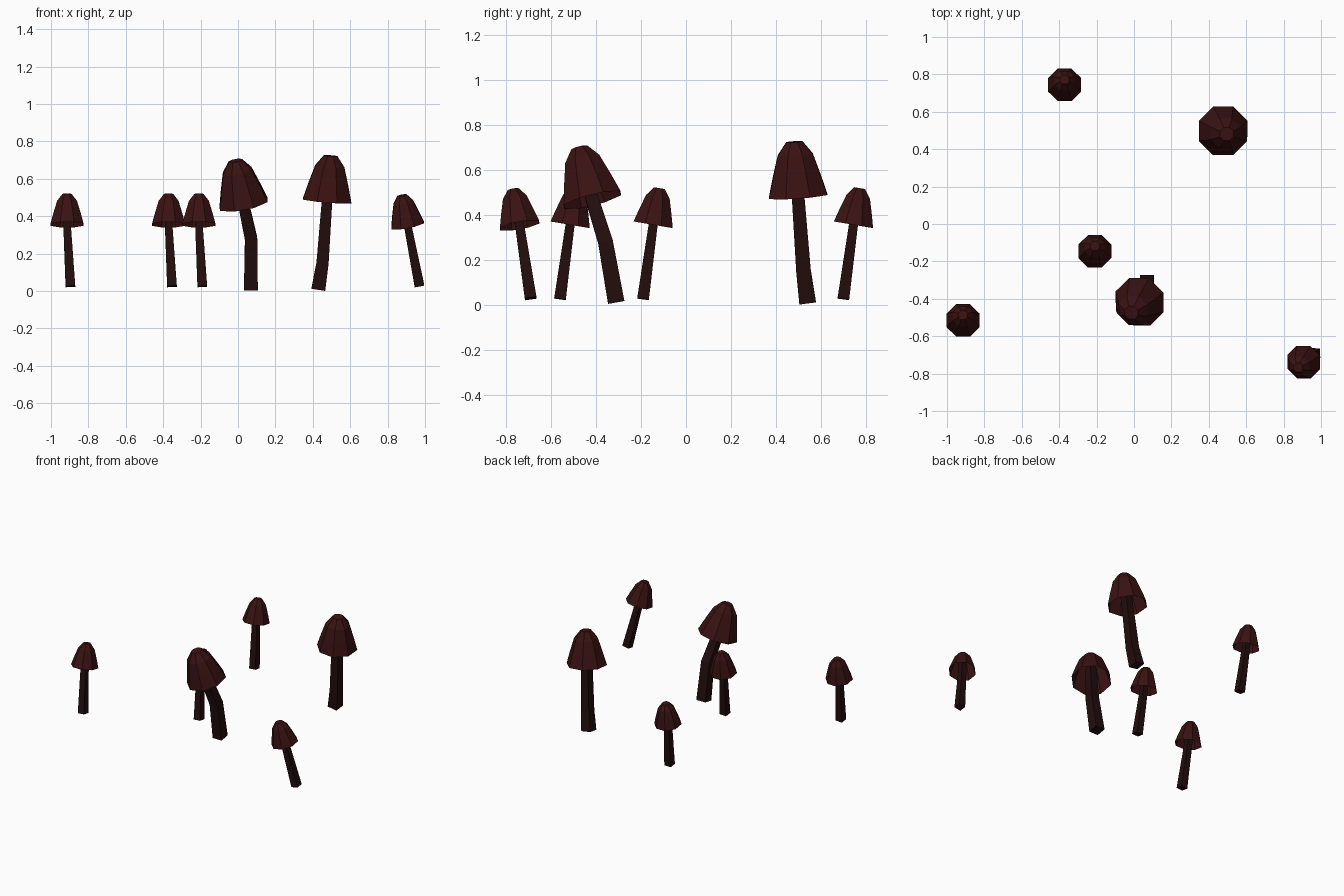
import bpy, bmesh, math
from mathutils import Vector

if "Cube" in bpy.data.objects:
    bpy.data.objects.remove(bpy.data.objects["Cube"])

UP = Vector((0, 0, 1))


def material(name, rgb):
    m = bpy.data.materials.new(name)
    m.diffuse_color = (*rgb, 1)
    m.use_nodes = True
    m.node_tree.nodes["Principled BSDF"].inputs["Base Color"].default_value = m.diffuse_color
    return m


CAP = material("cap_red", (0.042, 0.006, 0.006))
STEM = material("stem_dark", (0.016, 0.004, 0.004))


def ring(bm, centre, axis, radius, sides):
    """Regular polygon with flat sides facing x and y, tilted to the axis."""
    q = UP.rotation_difference(Vector(axis))
    r = radius / math.cos(math.pi / sides)
    return [bm.verts.new(Vector(centre) + q @ Vector((
        r * math.cos(2 * math.pi * (i + 0.5) / sides),
        r * math.sin(2 * math.pi * (i + 0.5) / sides), 0)))
        for i in range(sides)]


def loft(name, rings, sides, mat, close_bottom):
    """Skin a stack of (centre, axis, radius) rings and close the top."""
    bm = bmesh.new()
    loops = [ring(bm, c, a, r, sides) for c, a, r in rings]
    for lo, hi in zip(loops, loops[1:]):
        for i in range(sides):
            j = (i + 1) % sides
            bm.faces.new((lo[i], lo[j], hi[j], hi[i]))
    bm.faces.new(loops[-1])
    if close_bottom:
        bm.faces.new(loops[0][::-1])
    me = bpy.data.meshes.new(name)
    bm.to_mesh(me)
    bm.free()
    me.materials.append(mat)
    ob = bpy.data.objects.new(name, me)
    bpy.context.collection.objects.link(ob)


# Cap profile (radius, height) for a large mushroom
PROFILE = [(0.13, 0), (0.106, 0.09), (0.078, 0.185), (0.036, 0.243)]


def mushroom(name, path, rim, normal, scale, widths):
    rim, n = Vector(rim), Vector(normal).normalized()
    # hollow eight-sided cap
    loft(name + "_cap", [(rim + n * h * scale, n, r * scale) for r, h in PROFILE],
         8, CAP, False)
    # square stem running up inside the cap
    pts = [Vector(p) for p in path] + [rim, rim + n * 0.12 * scale]
    rings = []
    for i, p in enumerate(pts):
        axis = pts[min(i + 1, len(pts) - 1)] - pts[max(i - 1, 0)]
        t = min(1, i / (len(pts) - 2))
        rings.append((p, axis, widths[0] + (widths[1] - widths[0]) * t))
    loft(name + "_stem", rings, 4, STEM, True)


# Large mushrooms
mushroom("tall_mushroom", [(0.43, 0.54, 0.011), (0.452, 0.522, 0.15)],
         (0.476, 0.498, 0.482), (0.08, -0.07, 1), 1, (0.037, 0.028))
mushroom("bent_mushroom", [(0.069, -0.31, 0.01), (0.07, -0.358, 0.28)],
         (0.03, -0.416, 0.465), (-0.19, -0.25, 1), 1, (0.037, 0.029))

# Three identical small mushrooms, given by rim centre
for k, (x, y) in enumerate([(-0.914, -0.515), (-0.371, 0.744), (-0.209, -0.146)]):
    mushroom(f"small_mushroom_{k + 1}", [(x + 0.018, y - 0.045, 0.025)],
             (x, y, 0.355), (0.0, 0.17, 1), 0.68, (0.026, 0.020))

# Small leaning mushroom
mushroom("leaning_mushroom", [(0.97, -0.69, 0.028)],
         (0.907, -0.739, 0.352), (-0.19, -0.18, 1), 0.68, (0.026, 0.020))
